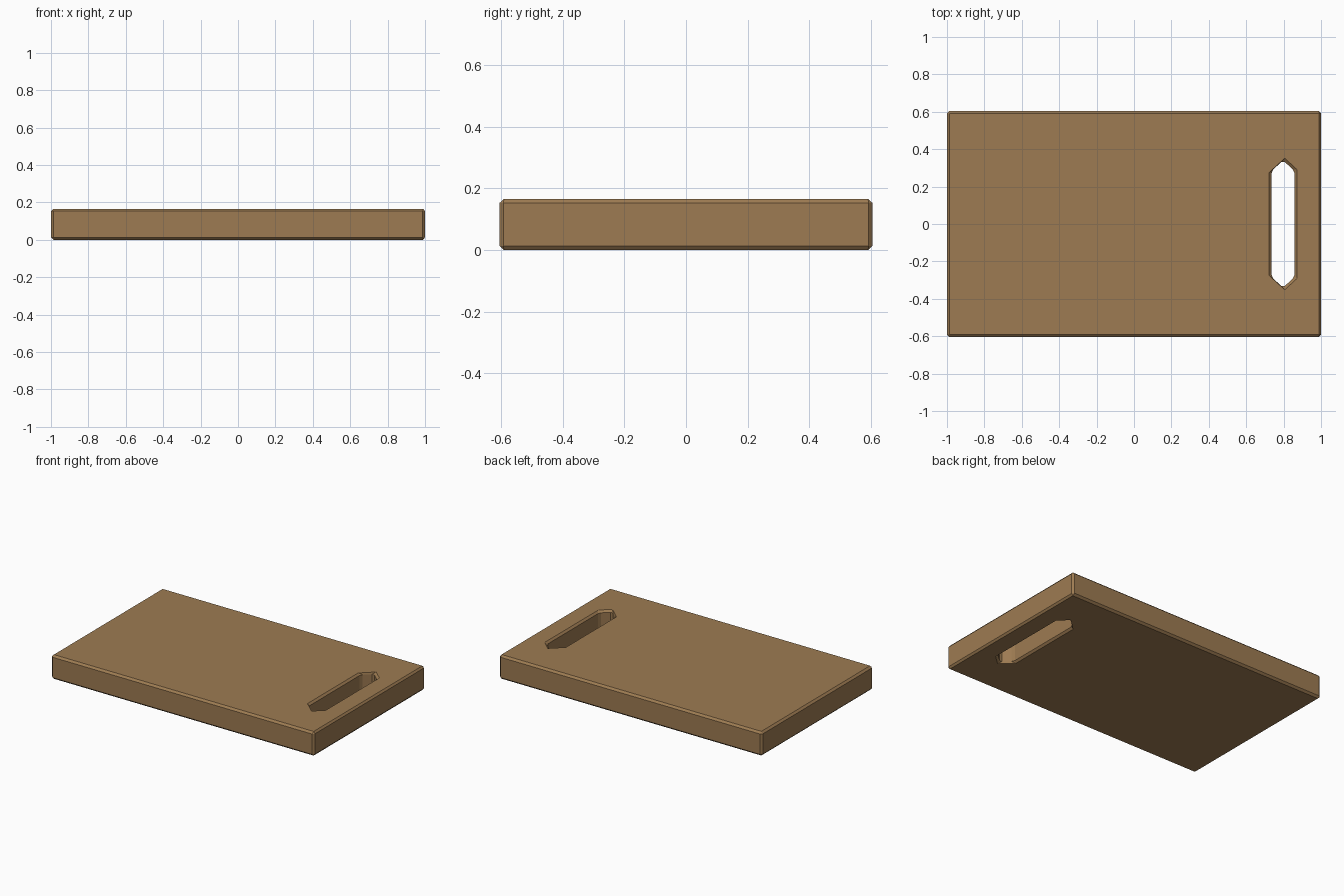
import bpy, bmesh

if "Cube" in bpy.data.objects:
    bpy.data.objects.remove(bpy.data.objects["Cube"])

LENGTH, DEPTH, THICK, CHAMFER = 2.0, 1.21, 0.166, 0.013


def prism(name, outline, z0, z1):
    """Extrude a flat counter-clockwise outline from z0 to z1."""
    bm = bmesh.new()
    face = bm.faces.new([bm.verts.new((x, y, z0)) for x, y in outline])
    ext = bmesh.ops.extrude_face_region(bm, geom=[face])
    top = [v for v in ext["geom"] if isinstance(v, bmesh.types.BMVert)]
    bmesh.ops.translate(bm, verts=top, vec=(0, 0, z1 - z0))
    bmesh.ops.recalc_face_normals(bm, faces=bm.faces)
    mesh = bpy.data.meshes.new(name)
    bm.to_mesh(mesh)
    bm.free()
    obj = bpy.data.objects.new(name, mesh)
    bpy.context.collection.objects.link(obj)
    return obj


# Wooden slab
hx, hy = LENGTH / 2, DEPTH / 2
board = prism("cutting_board", [(-hx, -hy), (hx, -hy), (hx, hy), (-hx, hy)], 0, THICK)
wood = bpy.data.materials.new("warm wood")
wood.diffuse_color = (0.337, 0.198, 0.084, 1)
wood.use_nodes = True
wood.node_tree.nodes["Principled BSDF"].inputs["Base Color"].default_value = wood.diffuse_color
board.data.materials.append(wood)

# Pointed six-sided handle slot
cx, w, shoulder, tip = 0.797, 0.062, 0.283, 0.34
slot = prism("handle_slot_cutter",
             [(cx - w, -shoulder), (cx, -tip), (cx + w, -shoulder),
              (cx + w, shoulder), (cx, tip), (cx - w, shoulder)], -0.1, THICK + 0.1)
slot.hide_render = True
slot.hide_set(True)

cut = board.modifiers.new("handle_slot", 'BOOLEAN')
cut.operation = 'DIFFERENCE'
cut.solver = 'EXACT'
cut.object = slot

# Small flat chamfer on every sharp edge
bevel = board.modifiers.new("chamfer", 'BEVEL')
bevel.width = CHAMFER
bevel.segments = 1
bevel.limit_method = 'ANGLE'
bevel.use_clamp_overlap = False
